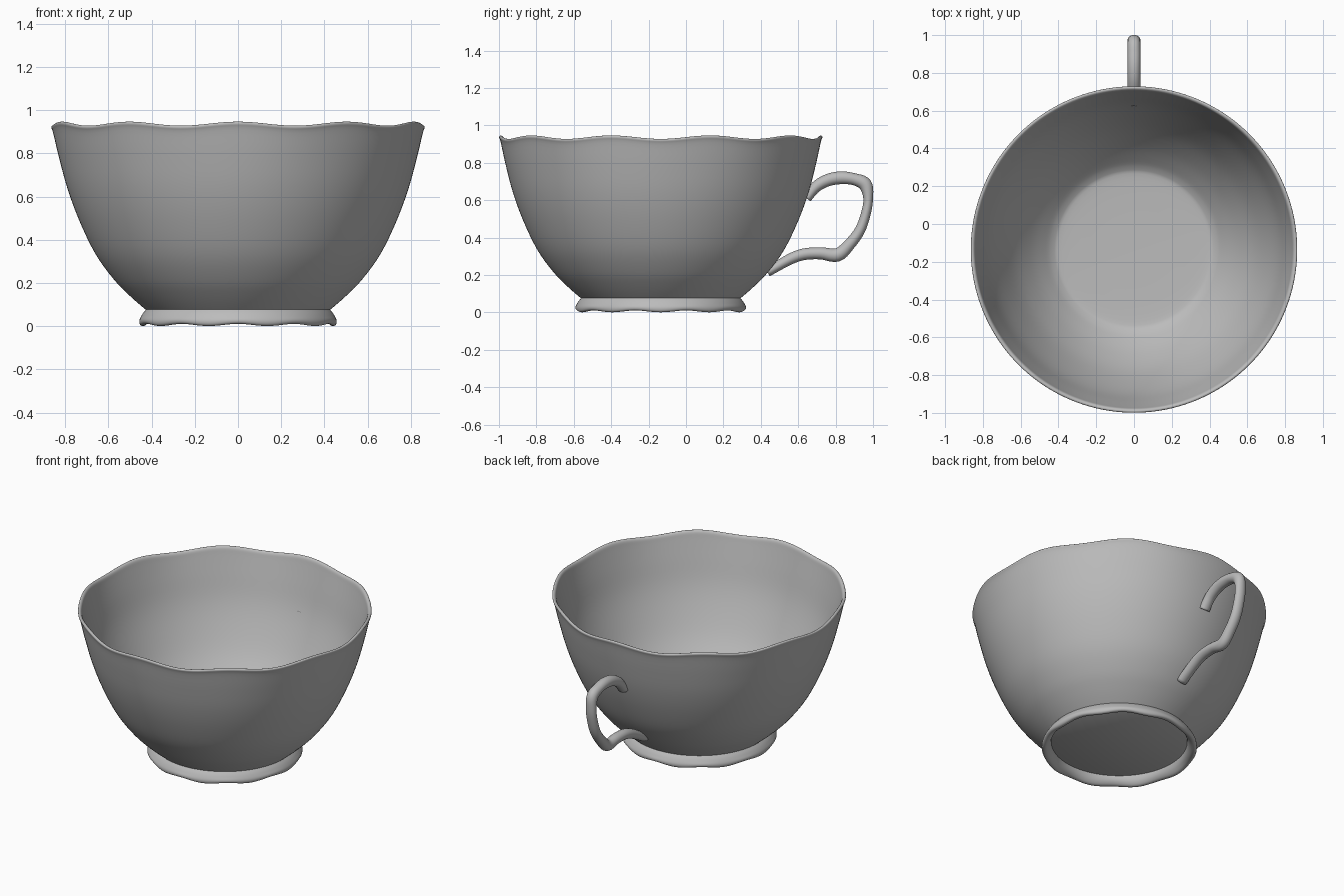
import bpy, bmesh, math
from mathutils import Vector

if "Cube" in bpy.data.objects:
    bpy.data.objects.remove(bpy.data.objects["Cube"])

CY = -0.135      # centre of the bowl in y
LOBES = 10       # scallops around rim and foot
SEG = 160

mat = bpy.data.materials.new("light grey")
mat.diffuse_color = (0.5, 0.5, 0.5, 1)
mat.use_nodes = True
mat.node_tree.nodes["Principled BSDF"].inputs["Base Color"].default_value = mat.diffuse_color


def smooth_path(pts, steps=4, closed=False):
    """Catmull-Rom points through a short list of control points."""
    pts = [Vector(p) for p in pts]
    n, out = len(pts), []
    get = (lambda i: pts[i % n]) if closed else (lambda i: pts[max(0, min(n - 1, i))])
    for i in range(n if closed else n - 1):
        a, b, c, d = (get(i + k) for k in (-1, 0, 1, 2))
        for s in range(steps):
            t = s / steps
            out.append(0.5 * (2 * b + (c - a) * t + (2 * a - 5 * b + 4 * c - d) * t * t
                              + (3 * b - a - 3 * c + d) * t ** 3))
    if not closed:
        out.append(pts[-1])
    return out


def finish(name, bm):
    bmesh.ops.remove_doubles(bm, verts=bm.verts, dist=1e-5)
    bmesh.ops.recalc_face_normals(bm, faces=bm.faces)
    me = bpy.data.meshes.new(name)
    bm.to_mesh(me)
    bm.free()
    me.materials.append(mat)
    me.shade_smooth()
    ob = bpy.data.objects.new(name, me)
    bpy.context.collection.objects.link(ob)
    return ob


def bridge(bm, rings, closed):
    m = len(rings[0])
    for i in range(len(rings) if closed else len(rings) - 1):
        a, b = rings[i], rings[(i + 1) % len(rings)]
        for j in range(m):
            k = (j + 1) % m
            bm.faces.new((a[j], a[k], b[k], b[j]))


def lathe(name, profile, wave, closed=False):
    """Spin a profile; wave(z, c) gives the scalloped height offset."""
    bm = bmesh.new()
    rings = []
    for r, z in profile:
        ring = []
        for j in range(SEG):
            a = 2 * math.pi * j / SEG
            c = math.cos(LOBES * a)          # a = 0 points to the front
            rr = max(r, 0.0)
            ring.append(bm.verts.new((rr * math.sin(a), CY - rr * math.cos(a), z + wave(z, c))))
        rings.append(ring)
    bridge(bm, rings, closed)
    bmesh.ops.dissolve_degenerate(bm, edges=bm.edges, dist=1e-6)
    return finish(name, bm)


# bowl: underside, outer wall, rounded rim, inner wall, floor
outer = [(0.40, 0.058), (0.425, 0.075), (0.50, 0.14), (0.575, 0.217), (0.66, 0.335),
         (0.735, 0.49), (0.79, 0.64), (0.83, 0.79), (0.855, 0.90), (0.864, 0.927),
         (0.860, 0.936), (0.851, 0.936), (0.842, 0.925), (0.833, 0.89), (0.807, 0.79),
         (0.767, 0.64), (0.712, 0.50), (0.637, 0.35), (0.553, 0.23), (0.48, 0.15),
         (0.43, 0.108), (0.38, 0.094), (0.2, 0.088)]
profile = [Vector((0, 0.055))] + smooth_path(outer) + [Vector((0, 0.087))]
lathe("bowl", profile, lambda z, c: 0.009 * c * max(0.0, (z - 0.6) / 0.33) ** 2)

# foot ring with a gently scalloped base
foot = [(0.415, 0.085), (0.430, 0.072), (0.445, 0.052), (0.456, 0.028), (0.454, 0.009),
        (0.442, 0.001), (0.425, 0.007), (0.408, 0.03), (0.40, 0.065)]
lathe("foot_ring", smooth_path(foot, closed=True),
      lambda z, c: 0.005 * (1 + c) * max(0.0, 1 - z / 0.045), closed=True)

# handle: oval tube along a pointed ear shape; (y, z, half thickness)
path = smooth_path([(0.645, 0.61, 0.026), (0.695, 0.672, 0.030), (0.76, 0.708, 0.033),
                    (0.83, 0.720, 0.034), (0.90, 0.712, 0.032), (0.958, 0.684, 0.036),
                    (0.974, 0.61, 0.026), (0.962, 0.53, 0.026), (0.930, 0.44, 0.028),
                    (0.875, 0.365, 0.031), (0.81, 0.308, 0.036), (0.72, 0.316, 0.032),
                    (0.63, 0.311, 0.031), (0.55, 0.282, 0.029), (0.435, 0.215, 0.025)], 5)
bm = bmesh.new()
rings = []
for i, p in enumerate(path):
    t = path[min(i + 1, len(path) - 1)] - path[max(i - 1, 0)]
    nrm = Vector((-t.y, t.x)).normalized()
    ring = []
    for j in range(20):
        a = 2 * math.pi * j / 20
        d = p.z * math.cos(a)
        ring.append(bm.verts.new((0.034 * math.sin(a), p.x + nrm.x * d, p.y + nrm.y * d)))
    rings.append(ring)
bridge(bm, rings, False)
bm.faces.new(rings[0])
bm.faces.new(rings[-1])
finish("handle", bm)
